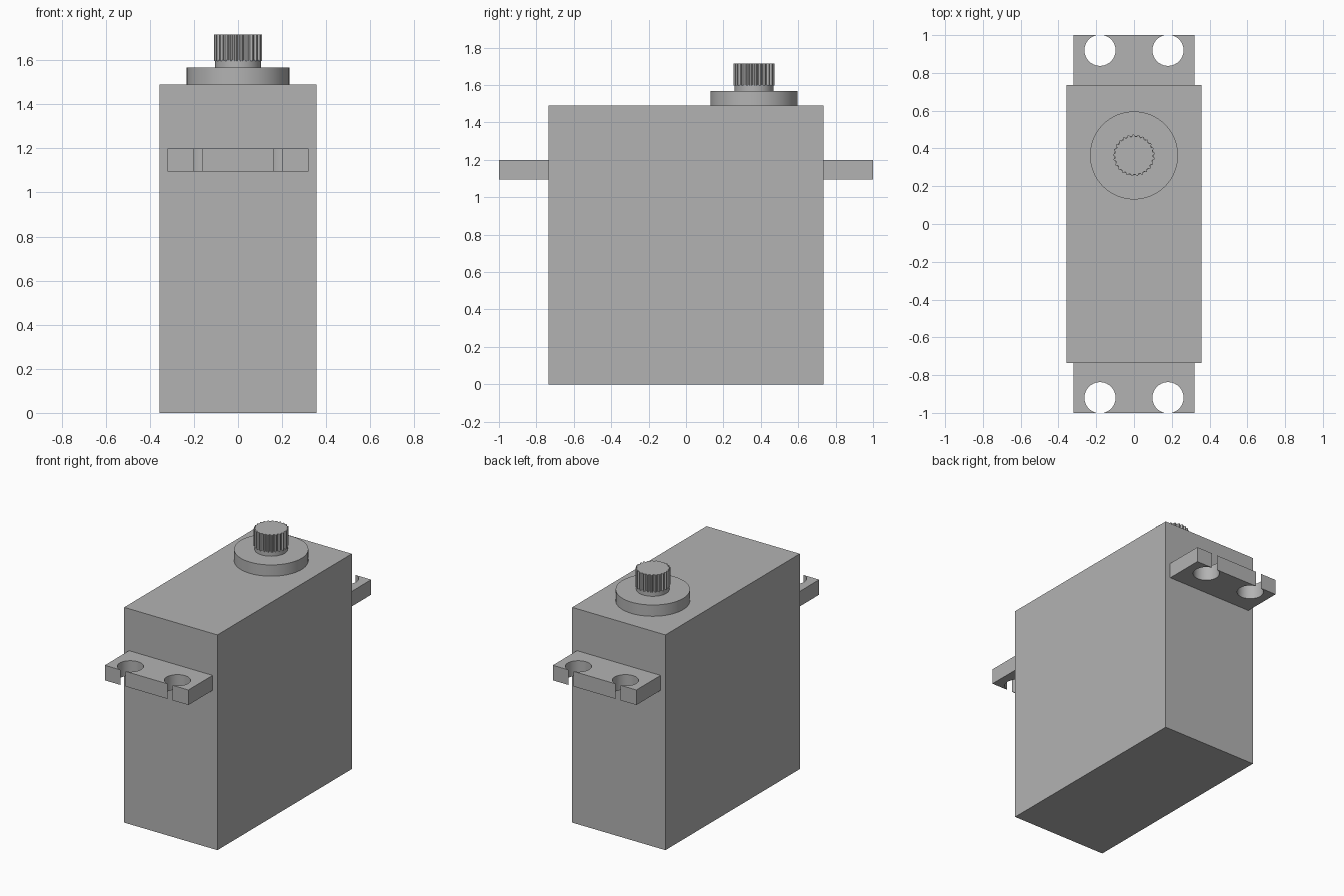
import bpy
import bmesh
from math import sin, cos, asin, pi, sqrt

cube = bpy.data.objects.get("Cube")
if cube:
    bpy.data.objects.remove(cube, do_unlink=True)

grey = bpy.data.materials.new("grey plastic")
grey.use_nodes = True
colour = (0.45, 0.45, 0.45, 1)
grey.diffuse_color = colour
grey.node_tree.nodes["Principled BSDF"].inputs["Base Color"].default_value = colour

SHAFT_Y = 0.363


def prism(name, outline, z0, z1, smooth=False):
    """Extrude a counter-clockwise xy outline from z0 to z1."""
    bm = bmesh.new()
    base = bm.faces.new([bm.verts.new((x, y, z0)) for x, y in outline])
    top = bmesh.ops.extrude_face_region(bm, geom=[base], use_keep_orig=True)
    verts = [g for g in top["geom"] if isinstance(g, bmesh.types.BMVert)]
    bmesh.ops.translate(bm, verts=verts, vec=(0, 0, z1 - z0))
    bmesh.ops.recalc_face_normals(bm, faces=bm.faces)
    mesh = bpy.data.meshes.new(name)
    bm.to_mesh(mesh)
    bm.free()
    mesh.materials.append(grey)
    obj = bpy.data.objects.new(name, mesh)
    bpy.context.collection.objects.link(obj)
    if smooth:
        bpy.ops.object.select_all(action='DESELECT')
        obj.select_set(True)
        bpy.context.view_layer.objects.active = obj
        bpy.ops.object.shade_smooth_by_angle(angle=pi / 6)
    return obj


def rectangle(x, y):
    return [(-x, -y), (x, -y), (x, y), (-x, y)]


def ring(radii, count):
    """Points round the shaft axis, cycling through the radii."""
    return [(radii[i % len(radii)] * cos(2 * pi * i / count),
             SHAFT_Y + radii[i % len(radii)] * sin(2 * pi * i / count))
            for i in range(count)]


def tab_outline(side):
    """Mounting tab whose screw holes break through its outer edge."""
    inner, outer, half, hole_x, r, gap = 0.72, 1.0, 0.32, 0.18, 0.0825, 0.019
    hole_y = outer - sqrt(r * r - gap * gap)
    start = asin(gap / r)
    steps = 40
    pts = [(-half, inner), (-half, outer)]
    for cx in (-hole_x, hole_x):
        for i in range(steps + 1):
            a = -start - (2 * pi - 2 * start) * i / steps
            pts.append((cx + r * sin(a), hole_y + r * cos(a)))
    pts += [(half, outer), (half, inner)]
    return [(x, side * y) for x, y in pts]


# Case and mounting tabs
prism("case", rectangle(0.357, 0.735), 0, 1.49)
for name, side in (("front_tab", -1), ("back_tab", 1)):
    prism(name, tab_outline(side), 1.096, 1.2, smooth=True)

# Output shaft: collar, neck and toothed spline
prism("shaft_collar", ring([0.233], 64), 1.485, 1.568, smooth=True)
prism("shaft_neck", ring([0.104], 48), 1.56, 1.6, smooth=True)
TEETH = 25
prism("shaft_spline", ring([0.1, 0.11, 0.11, 0.1], TEETH * 4), 1.597, 1.716)
